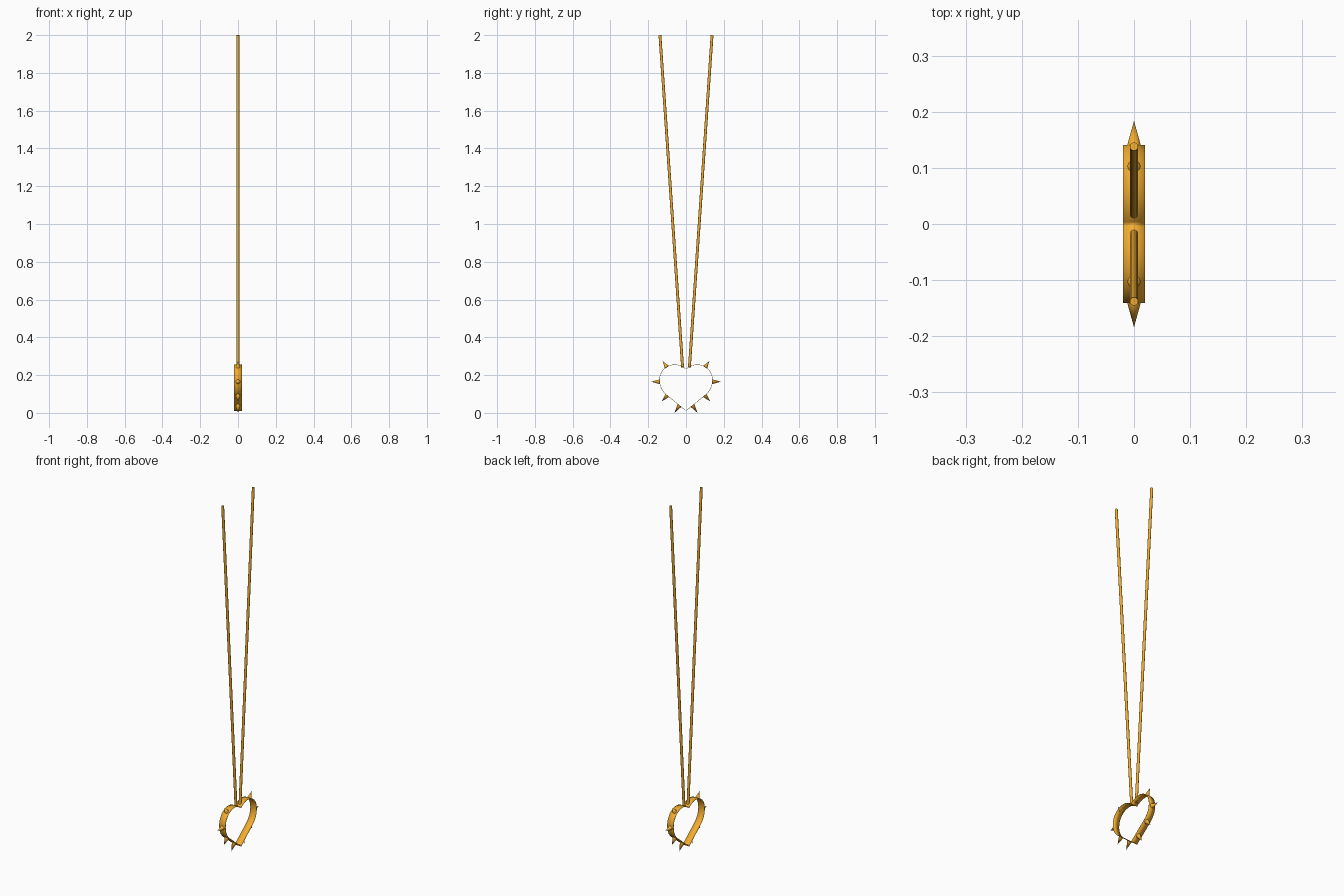
import bpy, bmesh, math
from mathutils import Vector
from mathutils.geometry import interpolate_bezier

if "Cube" in bpy.data.objects:
    bpy.data.objects.remove(bpy.data.objects["Cube"])

mat = bpy.data.materials.new("orange_metal")
mat.diffuse_color = (0.9, 0.42, 0.03, 1)
mat.use_nodes = True
mat.node_tree.nodes["Principled BSDF"].inputs["Base Color"].default_value = mat.diffuse_color


def finish(obj):
    obj.data.materials.append(mat)
    bpy.ops.object.select_all(action='DESELECT')
    obj.select_set(True)
    bpy.context.view_layer.objects.active = obj
    bpy.ops.object.shade_smooth_by_angle(angle=math.radians(35))


def cone_between(name, a, b, r1, r2, sides):
    a, b = Vector(a), Vector(b)
    d = b - a
    bpy.ops.mesh.primitive_cone_add(vertices=sides, radius1=r1, radius2=r2,
                                    depth=d.length, location=(a + b) / 2,
                                    rotation=d.to_track_quat('Z', 'Y').to_euler())
    obj = bpy.context.object
    obj.name = name
    finish(obj)


# heart outline: one half from dip to bottom tip as (y, z) bezier segments
segments = [
    ((0, .231), (.018, .247), (.038, .255), (.060, .255)),
    ((.060, .255), (.105, .255), (.140, .220), (.140, .173)),
    ((.140, .173), (.140, .143), (.128, .116), (.104, .096)),
    ((.104, .096), (.070, .068), (.035, .040), (0, .012)),
]
half = []
for s in segments:
    pts = interpolate_bezier(*[Vector((0, *p)) for p in s], 13)
    half += pts[:-1]
half.append(Vector((0, 0, .012)))
outline = half + [Vector((0, -p.y, p.z)) for p in reversed(half[1:-1])]

# heart band
bm = bmesh.new()
rows = [[bm.verts.new((x, p.y, p.z)) for p in outline] for x in (-.02, .02)]
n = len(outline)
for i in range(n):
    j = (i + 1) % n
    bm.faces.new((rows[0][i], rows[0][j], rows[1][j], rows[1][i]))
bmesh.ops.recalc_face_normals(bm, faces=bm.faces)
mesh = bpy.data.meshes.new("heart_band")
bm.to_mesh(mesh)
bm.free()
heart = bpy.data.objects.new("heart_band", mesh)
bpy.context.collection.objects.link(heart)
thick = heart.modifiers.new("thickness", 'SOLIDIFY')
thick.thickness = .002
thick.offset = 0
finish(heart)

# spikes (base, tip in y, z) and cords, mirrored to both sides
spikes = [((.101, .241), (.124, .275)), ((.139, .165), (.184, .165)),
          ((.099, .093), (.128, .061)), ((.034, .040), (.061, 0))]
for side, label in ((1, "right"), (-1, "left")):
    for k, (base, tip) in enumerate(spikes):
        cone_between(f"spike_{label}_{k + 1}", (0, side * base[0], base[1]),
                     (0, side * tip[0], tip[1]), .0125, 0, 16)
    cone_between(f"cord_{label}", (0, side * .018, .24), (0, side * .138, 1.9995),
                 .0075, .0075, 16)
